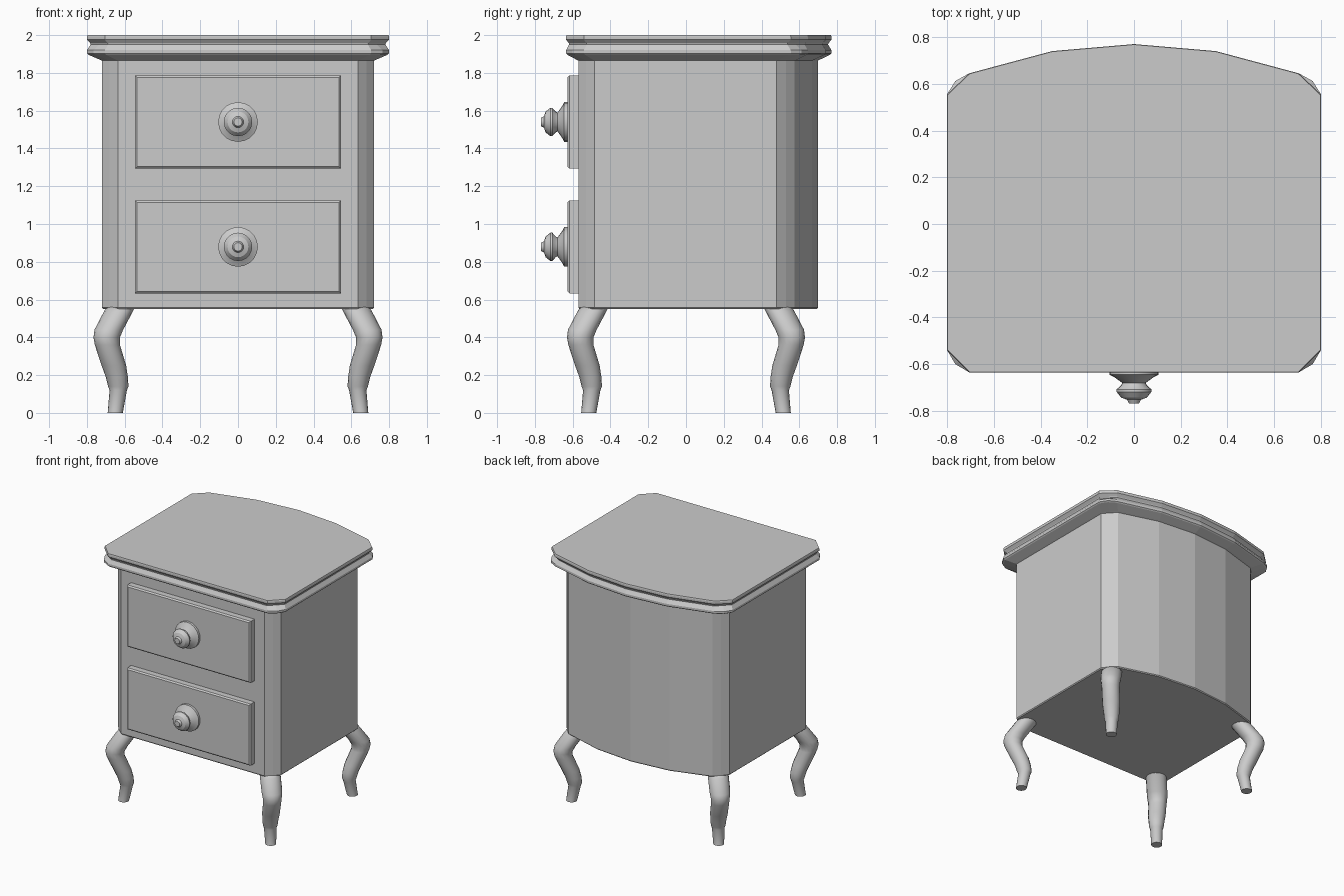
import bpy, bmesh, math

if "Cube" in bpy.data.objects:
    bpy.data.objects.remove(bpy.data.objects["Cube"])

def loft(name, rings, smooth=None):
    """Skin a stack of equal-length closed rings and cap both ends."""
    bm = bmesh.new()
    vs = [[bm.verts.new(p) for p in ring] for ring in rings]
    n = len(vs[0])
    for a, b in zip(vs, vs[1:]):
        for i in range(n):
            j = (i + 1) % n
            bm.faces.new((a[i], a[j], b[j], b[i]))
    bm.faces.new(vs[0][::-1])
    bm.faces.new(vs[-1])
    bmesh.ops.recalc_face_normals(bm, faces=bm.faces)
    mesh = bpy.data.meshes.new(name)
    bm.to_mesh(mesh)
    bm.free()
    ob = bpy.data.objects.new(name, mesh)
    bpy.context.collection.objects.link(ob)
    if smooth:
        bpy.ops.object.select_all(action='DESELECT')
        ob.select_set(True)
        bpy.context.view_layer.objects.active = ob
        bpy.ops.object.shade_smooth_by_angle(angle=math.radians(smooth))
    return ob

# Half plan outlines, front centre to back centre
BODY = [(0, -.57), (.635, -.57), (.68, -.53), (.72, -.485), (.72, .48),
        (.68, .53), (.635, .575), (.32, .668), (0, .698)]
TOP = [(0, -.635), (.705, -.635), (.7525, -.588), (.8, -.54), (.8, .555),
       (.7525, .60), (.705, .645), (.35, .74), (0, .77)]

def plan_ring(t, z, bump=0):
    """Outline blended between body (t=0) and top (t=1), corners pushed by bump."""
    half = []
    for i, ((bx, by), (tx, ty)) in enumerate(zip(BODY, TOP)):
        k = bump if i in (2, 5) else 0
        half.append((bx + (tx - bx) * t + k,
                     by + (ty - by) * t + math.copysign(k, by), z))
    return half + [(-x, y, z) for x, y, z in half[-2:0:-1]]

# Cabinet body with curved back
loft("cabinet_body", [plan_ring(-.08, .55), plan_ring(0, .557), plan_ring(0, 1.87)])

# Moulded table top
loft("table_top", [plan_ring(*r) for r in (
    (0, 1.865), (.15, 1.87), (.9, 1.896, .01), (1, 1.903, .012), (1, 1.92, .012),
    (.75, 1.95), (.78, 1.957), (1, 1.976), (1, 1.992), (.97, 2.0))])

# Drawers and turned knobs
KNOB = [(.105, -.62), (.105, -.645), (.085, -.655), (.05, -.68), (.055, -.69),
        (.075, -.708), (.075, -.718), (.055, -.743), (.03, -.752), (.022, -.768)]
for label, zc in (("lower", .879), ("upper", 1.54)):
    def rect(hx, hz, y):
        return [(sx * hx, y, zc + sz * hz)
                for sx, sz in ((-1, -1), (1, -1), (1, 1), (-1, 1))]
    loft(label + "_drawer_front", [rect(.545, .246, -.56), rect(.545, .246, -.617),
                                   rect(.535, .236, -.627)])
    loft(label + "_knob", [[(r * math.cos(a), y, zc + r * math.sin(a))
                            for a in (math.tau * i / 20 for i in range(20))]
                           for r, y in KNOB], 30)

# Cabriole legs: (z, inner x, outer x), splayed diagonally
LEG = [(.56, .545, .695), (.54, .555, .708), (.44, .608, .76), (.40, .625, .765),
       (.36, .625, .758), (.25, .592, .722), (.19, .583, .70), (.14, .58, .688),
       (.12, .588, .68), (0, .61, .69)]
for sx, side in ((-1, "left"), (1, "right")):
    for sy, end in ((-1, "front"), (1, "back")):
        rings = []
        for z, a, b in LEG:
            c, r = (a + b) / 2, (b - a) / 2
            rings.append([(sx * (c + r * math.cos(t)), sy * (c - .135 + r * math.sin(t)), z)
                          for t in (math.tau * i / 16 for i in range(16))])
        loft(f"{end}_{side}_leg", rings, 50)
